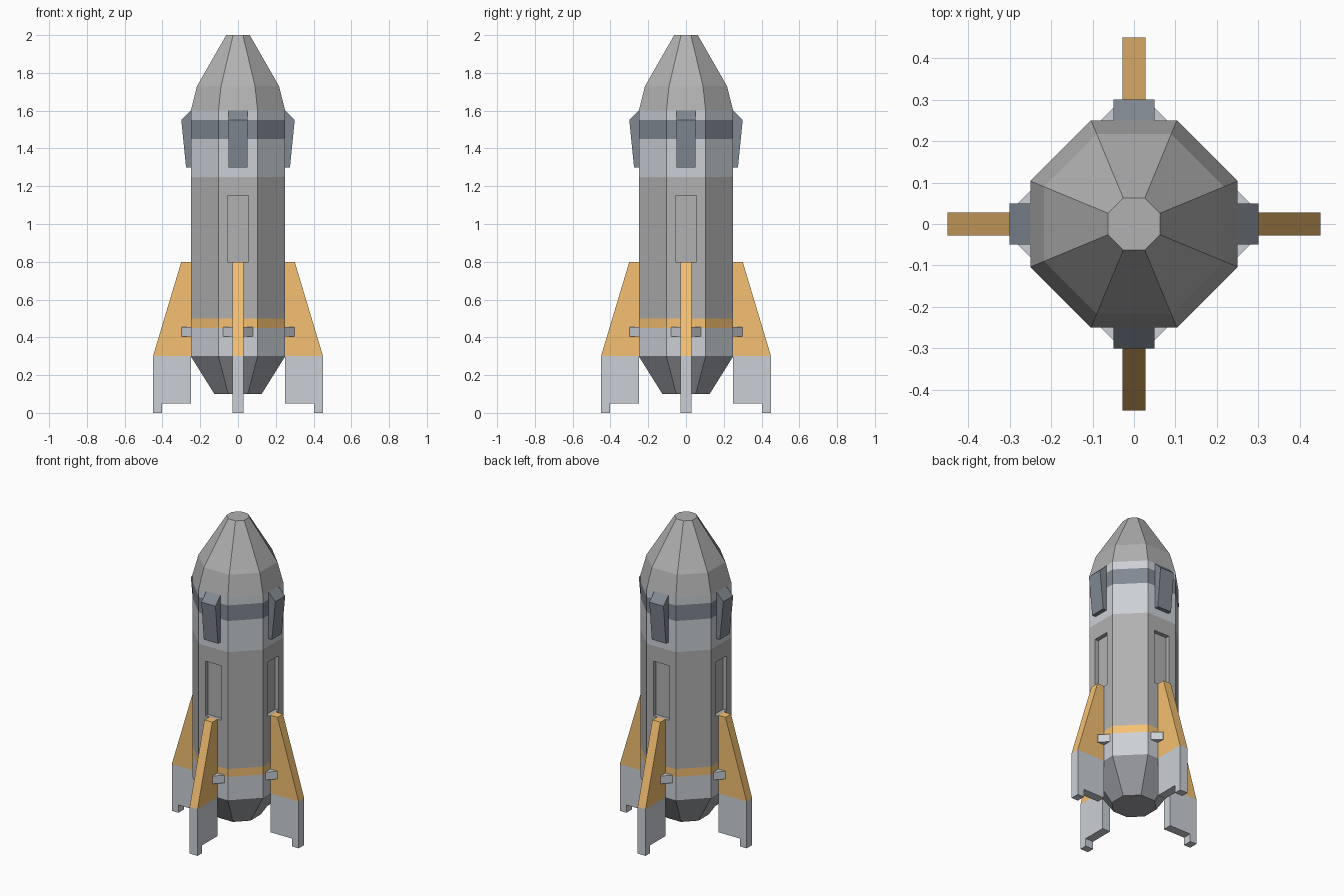
import bpy, bmesh, math
from mathutils import Vector, Matrix

if "Cube" in bpy.data.objects:
    bpy.data.objects.remove(bpy.data.objects["Cube"])

SIDES = 8
CORNER = 1 / math.cos(math.pi / SIDES)
QUARTERS = [("front", -90), ("right", 0), ("back", 90), ("left", 180)]


def material(name, rgb):
    m = bpy.data.materials.new(name)
    m.diffuse_color = (*rgb, 1)
    m.use_nodes = True
    m.node_tree.nodes["Principled BSDF"].inputs["Base Color"].default_value = m.diffuse_color
    return m


WHITE = material("pale_panel", (0.60, 0.63, 0.67))
GREY = material("hull_grey", (0.44, 0.44, 0.44))
ORANGE = material("orange", (0.91, 0.53, 0.17))
SLATE = material("slate", (0.22, 0.25, 0.29))
DARK = material("tail_grey", (0.36, 0.37, 0.40))


def to_mesh(bm, name, mat):
    mesh = bpy.data.meshes.new(name)
    bm.to_mesh(mesh)
    bm.free()
    mesh.materials.append(mat)
    return mesh


def add(name, mesh):
    ob = bpy.data.objects.new(name, mesh)
    bpy.context.collection.objects.link(ob)
    return ob


def octagon_shell(profile, cap_bottom=False, cap_top=False):
    """Eight-sided shell through (flat-to-centre distance, z) points."""
    bm = bmesh.new()
    rings = []
    for r, z in profile:
        ring = []
        for i in range(SIDES):
            a = 2 * math.pi * (i + 0.5) / SIDES
            ring.append(bm.verts.new((r * CORNER * math.cos(a), r * CORNER * math.sin(a), z)))
        rings.append(ring)
    for lo, hi in zip(rings, rings[1:]):
        for i in range(SIDES):
            j = (i + 1) % SIDES
            bm.faces.new((lo[i], lo[j], hi[j], hi[i]))
    if cap_bottom:
        bm.faces.new(rings[0][::-1])
    if cap_top:
        bm.faces.new(rings[-1])
    bm.normal_update()
    return bm


def recess(bm, half_width, z0, z1, depth):
    """Sink a rectangular panel into the four main faces."""
    main = [f for f in bm.faces if max(abs(f.normal.x), abs(f.normal.y)) > 0.99]
    for f in main:
        n = f.normal.copy()
        side = Vector((-n.y, n.x, 0))
        mid_z = f.calc_center_median().z
        dist = f.calc_center_median().dot(n)
        for d in (0, depth):
            bmesh.ops.inset_individual(bm, faces=[f], thickness=0.01)
            for v in f.verts:
                s = math.copysign(half_width, v.co.dot(side))
                z = z1 if v.co.z > mid_z else z0
                v.co = n * (dist - d) + side * s + Vector((0, 0, z))
    bm.normal_update()


def prism(points, a, b, flat=False):
    """Extrude (radius, z) points sideways, or (radius, side) points in z if flat."""
    bm = bmesh.new()
    place = (lambda p, t: (p[0], p[1], t)) if flat else (lambda p, t: (p[0], t, p[1]))
    lo = [bm.verts.new(place(p, a)) for p in points]
    hi = [bm.verts.new(place(p, b)) for p in points]
    bm.faces.new(lo)
    bm.faces.new(hi)
    for i in range(len(points)):
        j = (i + 1) % len(points)
        bm.faces.new((lo[i], lo[j], hi[j], hi[i]))
    bmesh.ops.recalc_face_normals(bm, faces=bm.faces)
    return bm


def four_around(name, bm, mat):
    mesh = to_mesh(bm, name, mat)
    for label, angle in QUARTERS:
        ob = add(f"{name}_{label}", mesh)
        ob.matrix_world = Matrix.Rotation(math.radians(angle), 4, 'Z')


# Tail cone and nose cone
add("tail_cone", to_mesh(octagon_shell([(0.125, 0.10), (0.25, 0.30)], cap_bottom=True), "tail_cone", DARK))
add("nose_cone", to_mesh(octagon_shell([(0.25, 1.60), (0.217, 1.73), (0.0625, 2.0)], cap_top=True), "nose_cone", GREY))

# Straight hull bands
for name, z0, z1, mat in [("lower_band", 0.30, 0.45, WHITE),
                          ("orange_stripe", 0.45, 0.50, ORANGE),
                          ("upper_band", 1.25, 1.45, WHITE),
                          ("window_band", 1.45, 1.55, SLATE),
                          ("collar_band", 1.55, 1.60, WHITE)]:
    add(name, to_mesh(octagon_shell([(0.25, z0), (0.25, z1)]), name, mat))

# Main hull with four sunken panels
hull = octagon_shell([(0.25, 0.50), (0.25, 1.25)])
recess(hull, 0.055, 0.80, 1.15, 0.025)
add("main_hull", to_mesh(hull, "main_hull", GREY))

# Fins, landing legs, fin clamps and upper pods
four_around("fin", prism([(0.25, 0.30), (0.45, 0.30), (0.30, 0.80), (0.25, 0.80)], -0.028, 0.028), ORANGE)
four_around("leg", prism([(0.25, 0.05), (0.403, 0.05), (0.403, 0), (0.45, 0), (0.45, 0.30), (0.25, 0.30)],
                         -0.028, 0.028), WHITE)
four_around("clamp", prism([(0.25, -0.08), (0.30, -0.03), (0.30, 0.03), (0.25, 0.08)], 0.405, 0.455, flat=True), WHITE)
four_around("pod", prism([(0.25, 1.30), (0.275, 1.30), (0.30, 1.55), (0.25, 1.60)], -0.05, 0.05), SLATE)
